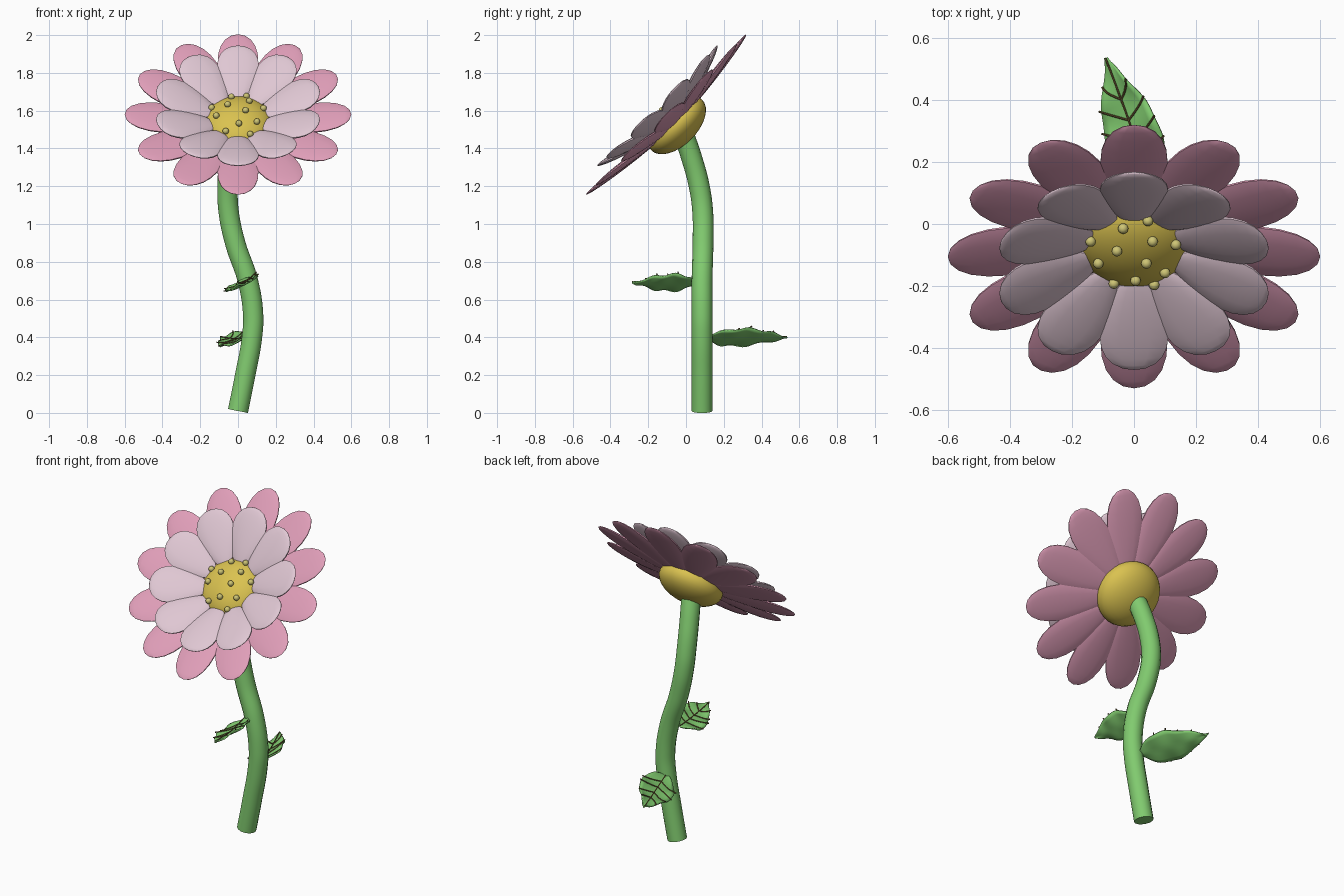
import bpy, bmesh, math
from mathutils import Matrix, Vector

cube = bpy.data.objects.get("Cube")
if cube:
    bpy.data.objects.remove(cube, do_unlink=True)


def material(name, rgb):
    m = bpy.data.materials.new(name)
    m.use_nodes = True
    m.diffuse_color = (*rgb, 1)
    bsdf = next(n for n in m.node_tree.nodes if n.type == "BSDF_PRINCIPLED")
    bsdf.inputs["Base Color"].default_value = (*rgb, 1)
    return m


PINK = material("rose pink", (0.74, 0.34, 0.48))
PALE = material("pale pink", (0.74, 0.57, 0.65))
YELLOW = material("yellow", (0.70, 0.54, 0.08))
KHAKI = material("pollen khaki", (0.62, 0.56, 0.18))
GREEN = material("green", (0.22, 0.60, 0.16))
BROWN = material("vein brown", (0.13, 0.09, 0.03))


def finish(ob, mat, angle=40):
    ob.data.materials.clear()
    ob.data.materials.append(mat)
    bpy.ops.object.select_all(action="DESELECT")
    ob.select_set(True)
    bpy.context.view_layer.objects.active = ob
    bpy.ops.object.shade_smooth_by_angle(angle=math.radians(angle))
    return ob


def mesh_object(name, bm, mat, matrix=Matrix()):
    bm.transform(matrix)
    bmesh.ops.recalc_face_normals(bm, faces=bm.faces)
    me = bpy.data.meshes.new(name)
    bm.to_mesh(me)
    bm.free()
    ob = bpy.data.objects.new(name, me)
    bpy.context.collection.objects.link(ob)
    return finish(ob, mat)


def tube(name, paths, radius, mat, sides=2, kind="POLY"):
    """Round tubes along paths, turned into one mesh."""
    cu = bpy.data.curves.new(name, "CURVE")
    cu.dimensions = "3D"
    cu.bevel_depth = radius
    cu.bevel_resolution = sides
    cu.use_fill_caps = True
    for path in paths:
        sp = cu.splines.new(kind)
        pts = sp.bezier_points if kind == "BEZIER" else sp.points
        pts.add(len(path) - 1)
        for p, co in zip(pts, path):
            if kind == "BEZIER":
                p.co = co
                p.handle_left_type = p.handle_right_type = "AUTO"
            else:
                p.co = (*co, 1)
    ob = bpy.data.objects.new(name, cu)
    bpy.context.collection.objects.link(ob)
    bpy.ops.object.select_all(action="DESELECT")
    ob.select_set(True)
    bpy.context.view_layer.objects.active = ob
    bpy.ops.object.convert(target="MESH")
    return finish(bpy.context.object, mat)


# Flower head frame: local z is the facing direction
HEAD = Matrix.Translation((0, -0.105, 1.58)) @ Matrix.Rotation(math.radians(45), 4, "X")


def petal_ring(name, count, r0, r1, h0, h1, width, thick, mat):
    """Ring of flattened petals, wider towards the tip and lifted outwards."""
    bm = bmesh.new()
    for i in range(count):
        made = bmesh.ops.create_uvsphere(bm, u_segments=14, v_segments=12, radius=1)
        turn = Matrix.Rotation(math.pi / 2 + i * math.tau / count, 3, "Z")
        for v in made["verts"]:
            t, side, up = v.co.z, v.co.x, v.co.y
            k = (t + 1) / 2
            flare = 1 + 0.35 * t
            v.co = turn @ Vector((r0 + (r1 - r0) * k, side * width * flare,
                                  h0 + (h1 - h0) * k + up * thick))
    return mesh_object(name, bm, mat, HEAD)


petal_ring("outer_petals", 12, 0.08, 0.60, -0.068, 0.0, 0.105, 0.017, PINK)
petal_ring("inner_petals", 10, 0.12, 0.45, -0.035, 0.066, 0.107, 0.02, PALE)

# Domed centre
DISC_H, DISC_R, DISC_T = -0.08, 0.19, 0.107
bm = bmesh.new()
bmesh.ops.create_uvsphere(bm, u_segments=32, v_segments=16, radius=1,
                          matrix=Matrix.Translation((0, 0, DISC_H))
                          @ Matrix.Diagonal((DISC_R, DISC_R, DISC_T, 1)))
mesh_object("flower_centre", bm, YELLOW, HEAD)

# Pollen beads sitting on the dome
beads = [(.045, .15), (-.035, .13), (-.14, .06), (-.055, .05), (.06, .085), (.135, .05),
         (-.115, -.02), (.04, 0), (.1, -.064), (.005, -.088), (-.065, -.124), (.065, -.138)]
bm = bmesh.new()
for u, v in beads:
    h = DISC_H + DISC_T * math.sqrt(1 - (u * u + v * v) / DISC_R ** 2)
    bmesh.ops.create_uvsphere(bm, u_segments=12, v_segments=8, radius=0.017,
                              matrix=Matrix.Translation((u, v, h + 0.007)))
mesh_object("pollen_beads", bm, KHAKI, HEAD)

# Stem
stem = [(0, .085, .01), (.038, .085, .2), (.074, .085, .4), (.08, .085, .52), (.052, .085, .7),
        (-.015, .09, .9), (-.05, .088, 1.07), (-.055, .07, 1.2), (-.045, .03, 1.35),
        (-.025, -.018, 1.49)]
tube("stem", [stem], 0.055, GREEN, 5, "BEZIER")


def leaf(name, base, tip, half_width, roll):
    """Wavy pointed leaf with raised veins."""
    base, tip = Vector(base), Vector(tip)
    d = tip - base
    length = d.length
    place = (Matrix.Translation(base) @ Matrix.Rotation(math.atan2(d.y, d.x), 4, "Z")
             @ Matrix.Rotation(math.radians(roll), 4, "X"))

    def point(t, s, lift=0.0):
        w = half_width * math.sin(math.pi * min(max(t, 0.004), 0.996) ** 0.75)
        wave = 0.007 * math.sin(t * 19 + s) * abs(s) - 0.012 * (1 - s * s) * math.sin(math.pi * t)
        return Vector((t * length, s * w, wave + lift))

    # Blade
    nt, ns = 28, 8
    bm = bmesh.new()
    grid = [[bm.verts.new(point(i / nt, 2 * j / ns - 1)) for j in range(ns + 1)]
            for i in range(nt + 1)]
    for a, b in zip(grid, grid[1:]):
        for j in range(ns):
            bm.faces.new((a[j], b[j], b[j + 1], a[j + 1]))
    ob = mesh_object(name, bm, GREEN, place)
    mod = ob.modifiers.new("thickness", "SOLIDIFY")
    mod.thickness = 0.008
    mod.offset = 0

    # Midrib and side veins
    paths = [[place @ point(i / 16, 0, 0.005) for i in range(17)]]
    for t in (0.2, 0.36, 0.52, 0.68):
        for side in (-1, 1):
            paths.append([place @ point(t + 0.13 * k / 5, side * 1.08 * k / 5, 0.005)
                          for k in range(6)])
    tube(name + "_veins", paths, 0.0035, BROWN, 1)


leaf("back_leaf", (.055, .115, .4), (-.09, .535, .4), 0.1, -27)
leaf("front_leaf", (0, .06, .69), (.045, -.285, .69), 0.095, 27)
